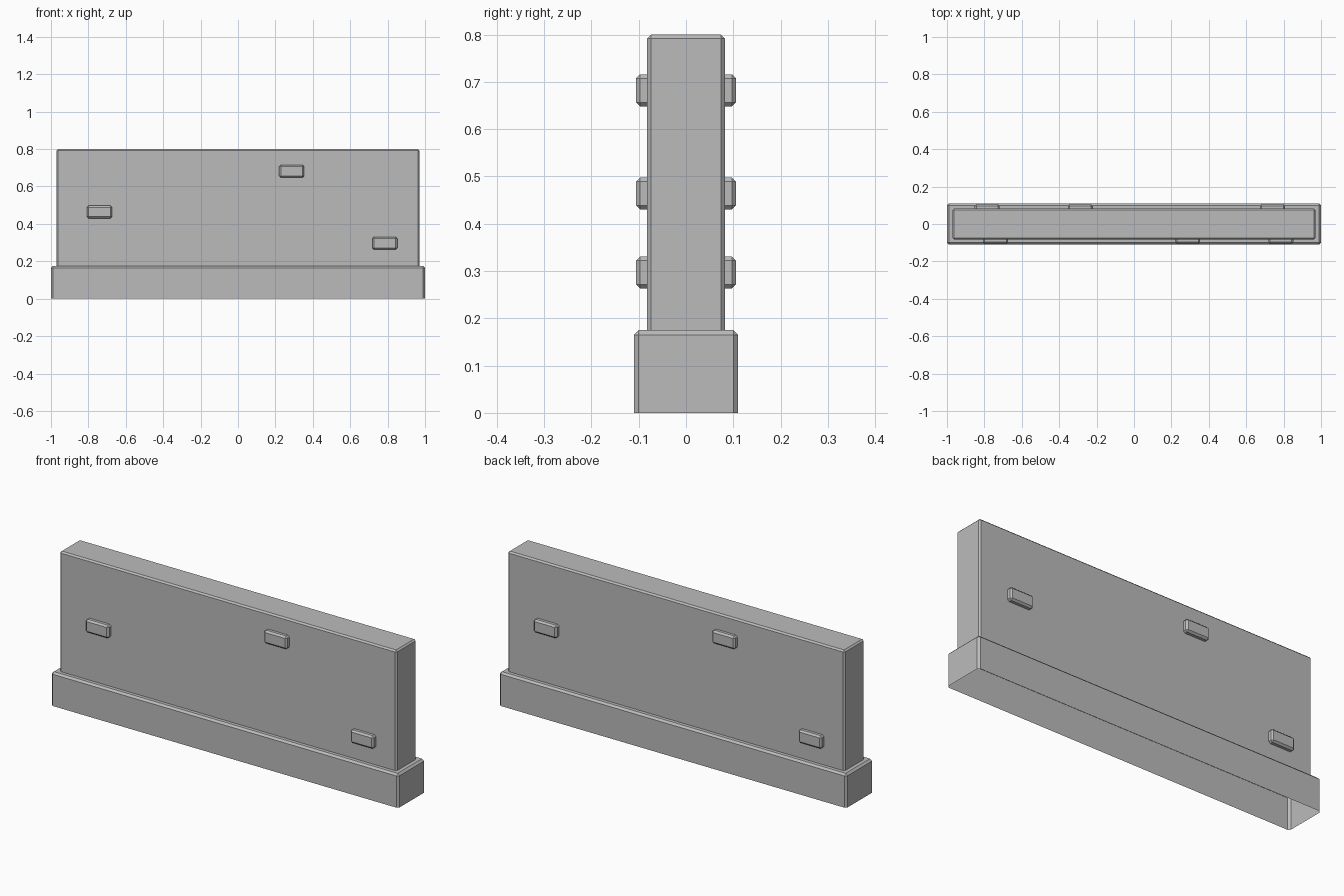
import bpy
import bmesh
from mathutils import Vector

cube = bpy.data.objects.get("Cube")
if cube:
    bpy.data.objects.remove(cube, do_unlink=True)

concrete = bpy.data.materials.new("concrete_grey")
concrete.use_nodes = True
GREY = (0.5, 0.5, 0.5, 1)
concrete.diffuse_color = GREY
concrete.node_tree.nodes["Principled BSDF"].inputs["Base Color"].default_value = GREY


def chamfered_box(name, low, high, chamfer, open_side):
    """Box without its hidden side, with every remaining full edge chamfered."""
    low, high = Vector(low), Vector(high)
    centre, size = (low + high) / 2, high - low
    bm = bmesh.new()
    bmesh.ops.create_cube(bm, size=1)
    bmesh.ops.scale(bm, vec=size, verts=bm.verts)
    bm.normal_update()
    hidden = [f for f in bm.faces if f.normal.dot(Vector(open_side)) > 0.9]
    bmesh.ops.delete(bm, geom=hidden, context="FACES")
    edges = [e for e in bm.edges if not e.is_boundary]
    bmesh.ops.bevel(bm, geom=edges, offset=chamfer, segments=1,
                    profile=0.5, affect="EDGES")
    mesh = bpy.data.meshes.new(name)
    bm.to_mesh(mesh)
    bm.free()
    mesh.materials.append(concrete)
    obj = bpy.data.objects.new(name, mesh)
    obj.location = centre
    bpy.context.collection.objects.link(obj)
    return obj


# Plinth and wall slab, both open underneath
chamfered_box("plinth", (-1, -0.11, 0), (1, 0.11, 0.175), 0.01, (0, 0, -1))
chamfered_box("wall", (-0.97, -0.082, 0.17), (0.97, 0.082, 0.8), 0.008, (0, 0, -1))

# Raised bricks, repeated on the back by a half turn
for i, (x, z) in enumerate([(-0.74, 0.464), (0.287, 0.682), (0.785, 0.297)], 1):
    for side, s in (("front", -1), ("back", 1)):
        cx = -s * x
        ys = sorted((s * 0.075, s * 0.106))
        chamfered_box(f"{side}_brick_{i}", (cx - 0.067, ys[0], z - 0.034),
                      (cx + 0.067, ys[1], z + 0.034), 0.009, (0, -s, 0))
